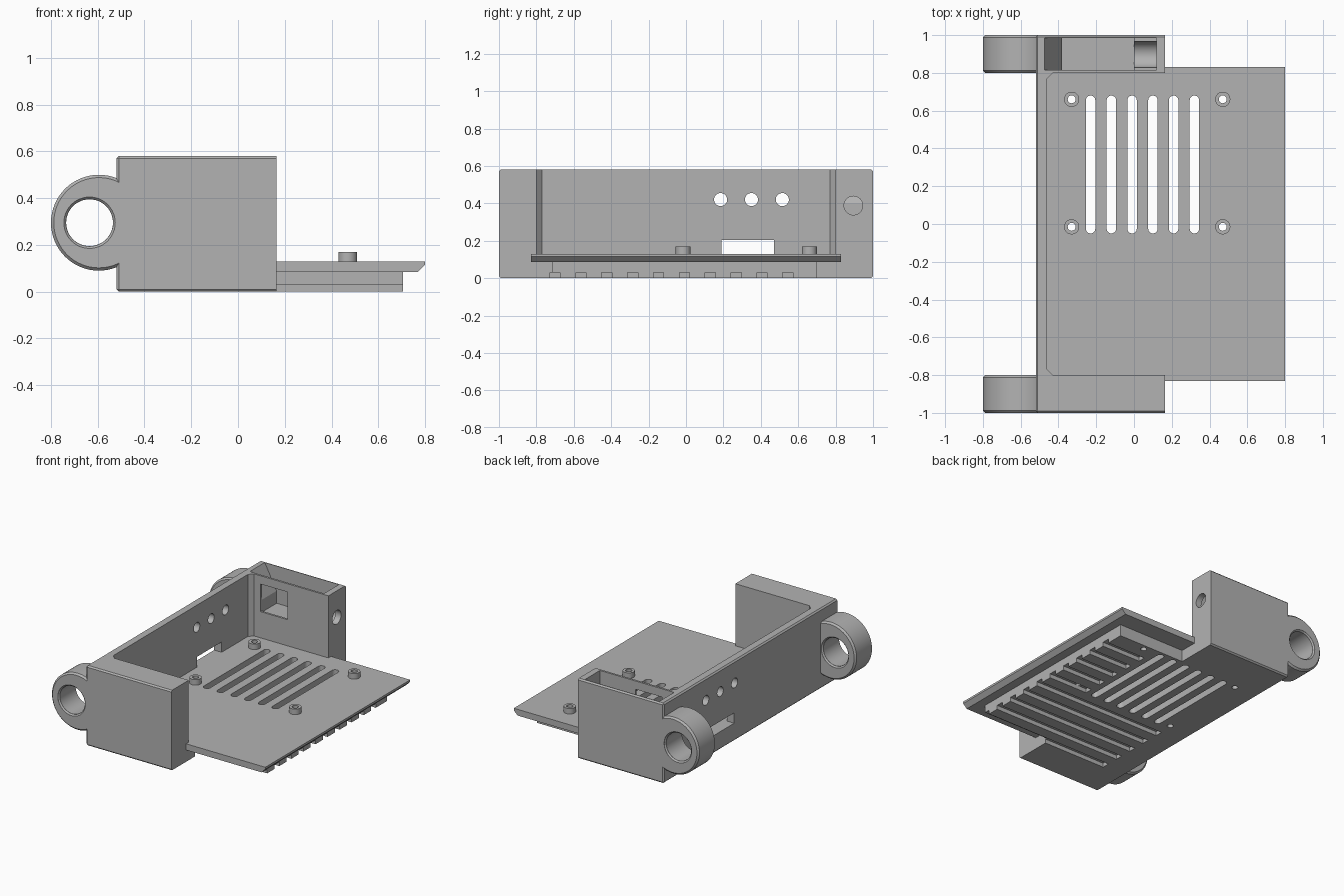
import bpy, bmesh, math
from mathutils import Vector

cube = bpy.data.objects.get("Cube")
if cube:
    bpy.data.objects.remove(cube, do_unlink=True)

grey = bpy.data.materials.new("plain_grey")
grey.use_nodes = True
COLOUR = (0.45, 0.45, 0.45, 1)
grey.diffuse_color = COLOUR
grey.node_tree.nodes["Principled BSDF"].inputs["Base Color"].default_value = COLOUR


def place(axis, u, v, w):
    return {"X": (w, u, v), "Y": (u, w, v), "Z": (u, v, w)}[axis]


def prism(name, pts, axis, a, b, bevel=0, pick=None):
    """Extrude a 2D outline along an axis from a to b, bevelling picked edges."""
    bm = bmesh.new()
    low = bm.faces.new([bm.verts.new(place(axis, u, v, a)) for u, v in pts])
    ext = bmesh.ops.extrude_face_region(bm, geom=[low], use_keep_orig=True)
    verts = [g for g in ext["geom"] if isinstance(g, bmesh.types.BMVert)]
    bmesh.ops.translate(bm, verts=verts, vec=Vector(place(axis, 0, 0, b - a)))
    bmesh.ops.recalc_face_normals(bm, faces=bm.faces[:])
    if bevel:
        edges = [e for e in bm.edges if pick(*[v.co for v in e.verts])]
        bmesh.ops.bevel(bm, geom=edges, offset=bevel, segments=1, affect="EDGES")
    mesh = bpy.data.meshes.new(name)
    bm.to_mesh(mesh)
    bm.free()
    mesh.materials.append(grey)
    ob = bpy.data.objects.new(name, mesh)
    bpy.context.collection.objects.link(ob)
    return ob


def rect(u0, u1, v0, v1):
    return [(u0, v0), (u1, v0), (u1, v1), (u0, v1)]


def circle(u, v, r, n=32):
    return [(u + r * math.cos(math.tau * i / n), v + r * math.sin(math.tau * i / n))
            for i in range(n)]


def slot(x, y0, y1, r, n=10):
    arc = [math.pi * i / n for i in range(n + 1)]
    return ([(x + r * math.cos(t), y1 - r + r * math.sin(t)) for t in arc] +
            [(x - r * math.cos(t), y0 + r - r * math.sin(t)) for t in arc])


def combine(ob, others, operation):
    """Apply a boolean with each helper solid, then drop the helpers."""
    for other in others:
        mod = ob.modifiers.new("combine", "BOOLEAN")
        mod.operation, mod.solver, mod.object = operation, "EXACT", other
        other.hide_render = True
    deps = bpy.context.evaluated_depsgraph_get()
    deps.update()
    mesh = bpy.data.meshes.new_from_object(ob.evaluated_get(deps))
    ob.modifiers.clear()
    ob.data = mesh
    mesh.materials.clear()
    mesh.materials.append(grey)
    for other in others:
        bpy.data.objects.remove(other, do_unlink=True)


def smooth(ob):
    bpy.ops.object.select_all(action="DESELECT")
    ob.select_set(True)
    bpy.context.view_layer.objects.active = ob
    bpy.ops.object.shade_smooth_by_angle(angle=math.radians(25))


# Three-sided housing wall with chamfered inner corners
BACK, END, TOP = -0.52, 0.165, 0.58
half = [(END, 1), (END, 0.8), (-0.43, 0.8), (-0.46, 0.77)]
outline = ([(BACK, 1)] + half + [(x, -y) for x, y in reversed(half)] + [(BACK, -1)])


def outer_edge(p, q):
    on_side = abs(p.y) > 0.99 and abs(p.y - q.y) < 0.01
    on_back = p.x < BACK + 0.01 and q.x < BACK + 0.01
    return (on_side and abs(p.x - q.x) > 0.1) or on_back


chassis = prism("chassis", outline, "Z", 0, TOP, 0.01, outer_edge)

# Floor: overhanging deck with a sloped lip, thick base below, screw bosses
deck = [(-0.5, 0.085), (0.77, 0.085), (0.8, 0.115), (0.8, 0.13), (-0.5, 0.13)]
boss_spots = [(x, y) for x in (-0.33, 0.47) for y in (-0.015, 0.66)]
solids = [
    prism("base", rect(-0.5, 0.705, -0.715, 0.70), "Z", 0, 0.1),
    prism("base_inner", rect(-0.5, END, -0.85, 0.85), "Z", 0, 0.1),
    prism("deck", deck, "Y", -0.83, 0.83),
]
solids += [prism("boss", circle(x, y, 0.04), "Z", 0.1, 0.17) for x, y in boss_spots]
combine(chassis, solids, "UNION")

# Vent slots and screw holes through the floor
cuts = [prism("vent", slot(-0.23 + 0.11 * i, -0.05, 0.68, 0.025), "Z", -0.1, 0.2)
        for i in range(6)]
cuts += [prism("screw_hole", circle(x, y, 0.021, 20), "Z", -0.1, 0.3) for x, y in boss_spots]

# Underside grooves: long ones beside the vents, short ones in front of them
for i in range(10):
    y = -0.7 + 0.1383 * i
    start = -0.34 if i < 5 else 0.39
    cuts.append(prism("groove", rect(start, 0.75, y - 0.0275, y + 0.0275), "Z", -0.1, 0.03))

# Back wall openings
cuts += [prism("wall_hole", circle(y, 0.42, 0.035), "X", -0.6, -0.4)
         for y in (0.185, 0.35, 0.515)]
cuts.append(prism("wall_window", rect(0.19, 0.47, 0.13, 0.205), "X", -0.6, -0.4))

# Hollow end block: pocket with a sloped side, rounded seat, side hole, window
pocket = [(-0.475, 0.65), (-0.475, TOP), (-0.38, 0.4), (-0.38, 0.31),
          (0, 0.31), (0, 0.385), (0.12, 0.385), (0.12, 0.65)]
cuts += [
    prism("pocket", pocket, "Y", 0.815, 0.985),
    prism("seat", circle(0.897, 0.388, 0.07), "X", -0.02, 0.12),
    prism("side_hole", circle(0.895, 0.388, 0.05), "X", 0.1, 0.2),
    prism("block_window", rect(-0.38, -0.165, 0.32, 0.52), "Y", 0.75, 0.83),
]
combine(chassis, cuts, "DIFFERENCE")
smooth(chassis)

# Hinge lugs with an off-centre chamfered bore
for name, y0 in (("front_lug", -1), ("back_lug", 0.8)):
    y1 = y0 + 0.2
    lug = prism(name, circle(-0.595, 0.295, 0.205, 64), "Y", y0, y1, 0.012,
                lambda p, q: abs(p.y - q.y) < 0.001)
    bore = prism("bore", circle(-0.635, 0.295, 0.1, 48), "Y", y0 - 0.1, y1 + 0.1)
    trim = prism("trim", rect(-0.51, 0, 0, 0.6), "Y", y0 - 0.1, y1 + 0.1)
    # Bevelled discs form the chamfer at both mouths of the bore
    mouths = []
    for edge, out in ((y0, -1), (y1, 1)):
        a, b = sorted((edge - out * 0.01, edge + out * 0.02))
        mouths.append(prism("mouth", circle(-0.635, 0.295, 0.11, 48), "Y", a, b, 0.009,
                            lambda p, q: abs(p.y - q.y) < 0.001))
    combine(lug, [bore, trim] + mouths, "DIFFERENCE")
    smooth(lug)
